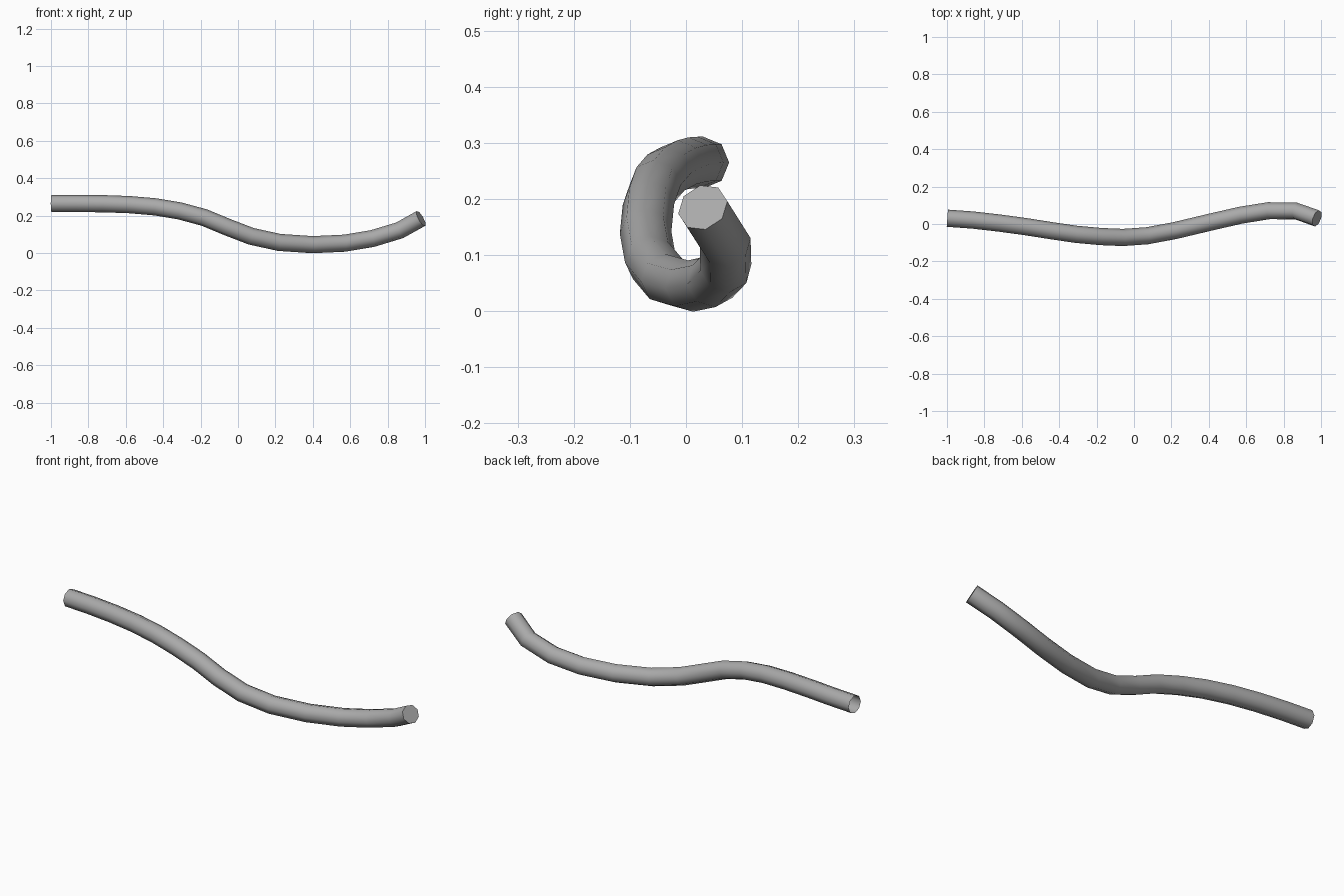
import bpy, bmesh
from math import cos, sin, tau
from mathutils import Vector

if "Cube" in bpy.data.objects:
    bpy.data.objects.remove(bpy.data.objects["Cube"])

RADIUS, SIDES = 0.046, 8

# centre line of the bent rod
path = [Vector(p) for p in [
    (-0.998, 0.031, 0.265), (-0.86, 0.021, 0.265), (-0.72, 0.005, 0.264),
    (-0.58, -0.014, 0.259), (-0.44, -0.036, 0.247), (-0.31, -0.055, 0.225),
    (-0.18, -0.067, 0.19), (-0.06, -0.072, 0.14), (0.07, -0.063, 0.09),
    (0.22, -0.035, 0.057), (0.40, 0.008, 0.045), (0.57, 0.047, 0.053),
    (0.72, 0.071, 0.078), (0.865, 0.07, 0.122), (0.978, 0.03, 0.185)]]

bm = bmesh.new()
rings = []
tangent, side = Vector((1, 0, 0)), Vector((0, 1, 0))
for i, p in enumerate(path):
    # turn the section with the path, without twisting it
    before = (p - path[i - 1]).normalized() if i else Vector()
    after = (path[i + 1] - p).normalized() if i < len(path) - 1 else Vector()
    new_tangent = (before + after).normalized()
    side = tangent.rotation_difference(new_tangent) @ side
    tangent = new_tangent
    up = tangent.cross(side)
    rings.append([bm.verts.new(p + RADIUS * (side * cos(tau * k / SIDES) + up * sin(tau * k / SIDES)))
                  for k in range(SIDES)])

# tube wall
for a, b in zip(rings, rings[1:]):
    for k in range(SIDES):
        n = (k + 1) % SIDES
        bm.faces.new((a[k], a[n], b[n], b[k]))
# closed tip, the other end stays open
bm.faces.new(rings[-1])
bmesh.ops.recalc_face_normals(bm, faces=bm.faces)

mesh = bpy.data.meshes.new("bent_rod")
bm.to_mesh(mesh)
bm.free()
rod = bpy.data.objects.new("bent_rod", mesh)
bpy.context.collection.objects.link(rod)

# mid grey surface
grey = bpy.data.materials.new("mid_grey")
grey.diffuse_color = (0.4, 0.4, 0.4, 1)
grey.use_nodes = True
grey.node_tree.nodes["Principled BSDF"].inputs["Base Color"].default_value = grey.diffuse_color
mesh.materials.append(grey)

bpy.context.view_layer.objects.active = rod
rod.select_set(True)
bpy.ops.object.shade_smooth_by_angle(angle=0.9)
